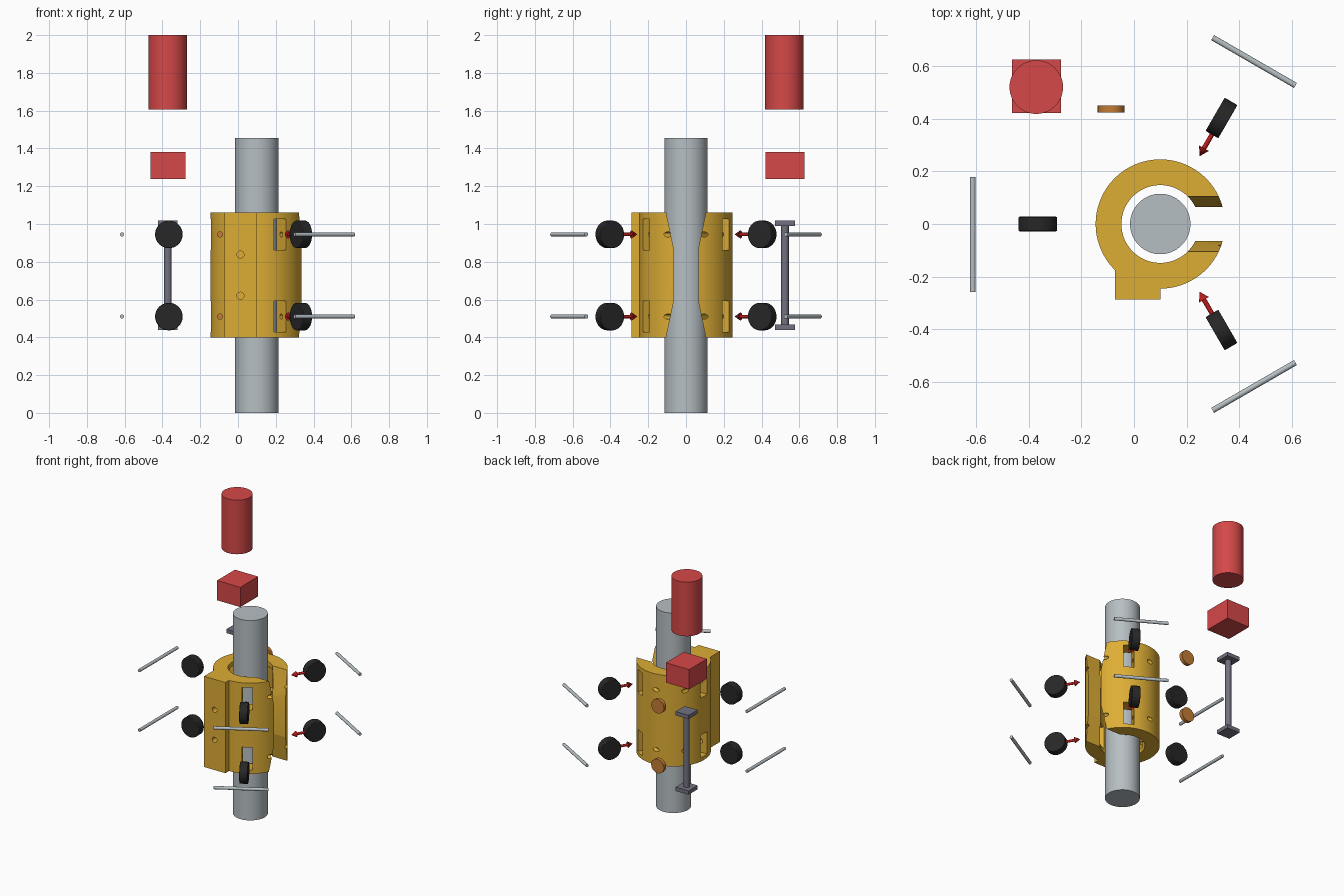
import bpy
from math import cos, sin, radians
from mathutils import Vector

if "Cube" in bpy.data.objects:
    bpy.data.objects.remove(bpy.data.objects["Cube"], do_unlink=True)


def material(name, r, g, b):
    m = bpy.data.materials.new(name)
    m.use_nodes = True
    m.diffuse_color = (r, g, b, 1)
    m.node_tree.nodes["Principled BSDF"].inputs["Base Color"].default_value = (r, g, b, 1)
    return m


steel = material("light grey metal", 0.47, 0.52, 0.55)
yellow = material("golden yellow", 0.73, 0.42, 0.036)
red = material("soft red", 0.67, 0.065, 0.065)
arrow_red = material("deep red", 0.5, 0.012, 0.012)
rubber = material("black rubber", 0.02, 0.02, 0.021)
copper = material("copper orange", 0.55, 0.2, 0.035)
slate = material("slate grey", 0.17, 0.17, 0.22)

CENTRE = Vector((0.1, 0, 0))
LEVELS = {"upper": 0.945, "lower": 0.51}
ARMS = {"back": 60, "front": -60, "side": 180}
UP = Vector((0, 0, 1))


def finish(name, mat, smooth=True):
    ob = bpy.context.object
    ob.name = name
    if mat:
        ob.data.materials.append(mat)
    if smooth:
        bpy.ops.object.shade_smooth_by_angle(angle=radians(30))
    return ob


def rod(name, mid, axis, radius, length, mat=None, tip=None, sides=48):
    """Cylinder centred on mid along axis; with tip given, a cone."""
    rot = Vector(axis).to_track_quat("Z", "Y").to_euler()
    bpy.ops.mesh.primitive_cone_add(vertices=sides, radius1=radius,
                                    radius2=radius if tip is None else tip,
                                    depth=length, location=mid, rotation=rot)
    return finish(name, mat)


def box(name, low, high, mat=None, turn=0):
    low, high = Vector(low), Vector(high)
    bpy.ops.mesh.primitive_cube_add(size=1, location=(low + high) / 2)
    ob = bpy.context.object
    ob.scale = high - low
    ob.rotation_euler.z = turn
    return finish(name, mat, False)


def combine(target, tool, operation="DIFFERENCE"):
    """Apply a boolean and discard the tool."""
    tool.hide_render = True
    bpy.context.view_layer.objects.active = target
    mod = target.modifiers.new("cut", "BOOLEAN")
    mod.operation, mod.solver, mod.object = operation, "EXACT", tool
    bpy.ops.object.modifier_apply(modifier=mod.name)
    bpy.data.objects.remove(tool, do_unlink=True)


def arm_point(angle, radial, along, z):
    a = radians(angle)
    out, side = Vector((cos(a), sin(a), 0)), Vector((-sin(a), cos(a), 0))
    return CENTRE + out * radial + side * along + UP * z, out, side


# Central pole
rod("pole", CENTRE + UP * 0.7275, UP, 0.115, 1.455, steel, sides=64)

# Clamp body: ring with a square pad on the front
body = rod("clamp_body", CENTRE + UP * 0.73, UP, 0.246, 0.66, yellow, sides=96)
combine(body, box("pad", (-0.072, -0.288, 0.4), (0.1, -0.1, 1.06)), "UNION")
combine(body, rod("bore", CENTRE + UP * 0.73, UP, 0.148, 1, sides=96))

# Side opening, flared at top and bottom
half = [(0.126, 0.3), (0.065, 0.59), (0.065, 0.87), (0.126, 1.16)]
outline = half + [(-y, z) for y, z in reversed(half)]
n = len(outline)
mesh = bpy.data.meshes.new("slot")
mesh.from_pydata([(x, y, z) for x in (0.1, 0.5) for y, z in outline], [],
                 [list(range(n))[::-1], list(range(n, 2 * n))]
                 + [(i, (i + 1) % n, (i + 1) % n + n, i + n) for i in range(n)])
slot = bpy.data.objects.new("slot", mesh)
bpy.context.collection.objects.link(slot)
combine(body, slot)

# Wheel windows and axle holes
for angle in ARMS.values():
    for z in LEVELS.values():
        p, out, side = arm_point(angle, 0.2, 0, z)
        size = Vector((0.08, 0.036, 0.082))
        combine(body, box("window", p - size, p + size, turn=radians(angle)))
        p, out, side = arm_point(angle, 0.195, 0, z)
        combine(body, rod("axle_hole", p, side, 0.014, 0.38, sides=24))

# Blind screw holes in the pad
for z in (0.838, 0.62):
    combine(body, rod("screw_hole", (0.013, -0.25, z), (0, 1, 0), 0.019, 0.1, sides=24))

bpy.ops.object.select_all(action="DESELECT")
body.select_set(True)
bpy.context.view_layer.objects.active = body
bpy.ops.object.shade_smooth_by_angle(angle=radians(30))

# Wheels, axles and arrows laid out around the body
for arm, angle in ARMS.items():
    for level, z in LEVELS.items():
        tag = f"{arm}_{level}"
        p, out, side = arm_point(angle, 0.466, 0, z)
        wheel = rod("wheel_" + tag, p, side, 0.073, 0.056, rubber)
        bevel = wheel.modifiers.new("soft_rim", "BEVEL")
        bevel.width, bevel.segments = 0.004, 2
        is_side = arm == "side"
        # The side axle is longer and sits off centre
        p, out, side = arm_point(angle, 0.714, 0.04 if is_side else 0, z)
        rod("axle_" + tag, p, side, 0.011, 0.438 if is_side else 0.364, steel, sides=24)
        if not is_side:
            p, out, side = arm_point(angle, 0.365, 0, z)
            rod("arrow_shaft_" + tag, p, out, 0.009, 0.08, arrow_red, sides=16)
            p, out, side = arm_point(angle, 0.315, 0, z)
            rod("arrow_head_" + tag, p, -out, 0.021, 0.036, arrow_red, tip=0, sides=24)

# Copper discs behind the body
for level, z in LEVELS.items():
    rod("disc_" + level, (-0.087, 0.438, z), (0, 1, 0), 0.051, 0.027, copper)

# Spool: thin post between two square plates
X, Y = -0.372, 0.524
rod("spool_post", (X, Y, 0.73), UP, 0.02, 0.53, slate, sides=32)
for name, z in (("upper", 0.99), ("lower", 0.44)):
    box("spool_plate_" + name, (X - 0.052, Y - 0.052, z), (X + 0.052, Y + 0.052, z + 0.028), slate)

# Red block and red cylinder above it
box("red_block", (-0.464, 0.422, 1.237), (-0.277, 0.627, 1.381), red)
rod("red_cylinder", (X, 0.521, 1.803), UP, 0.102, 0.394, red, sides=64)
